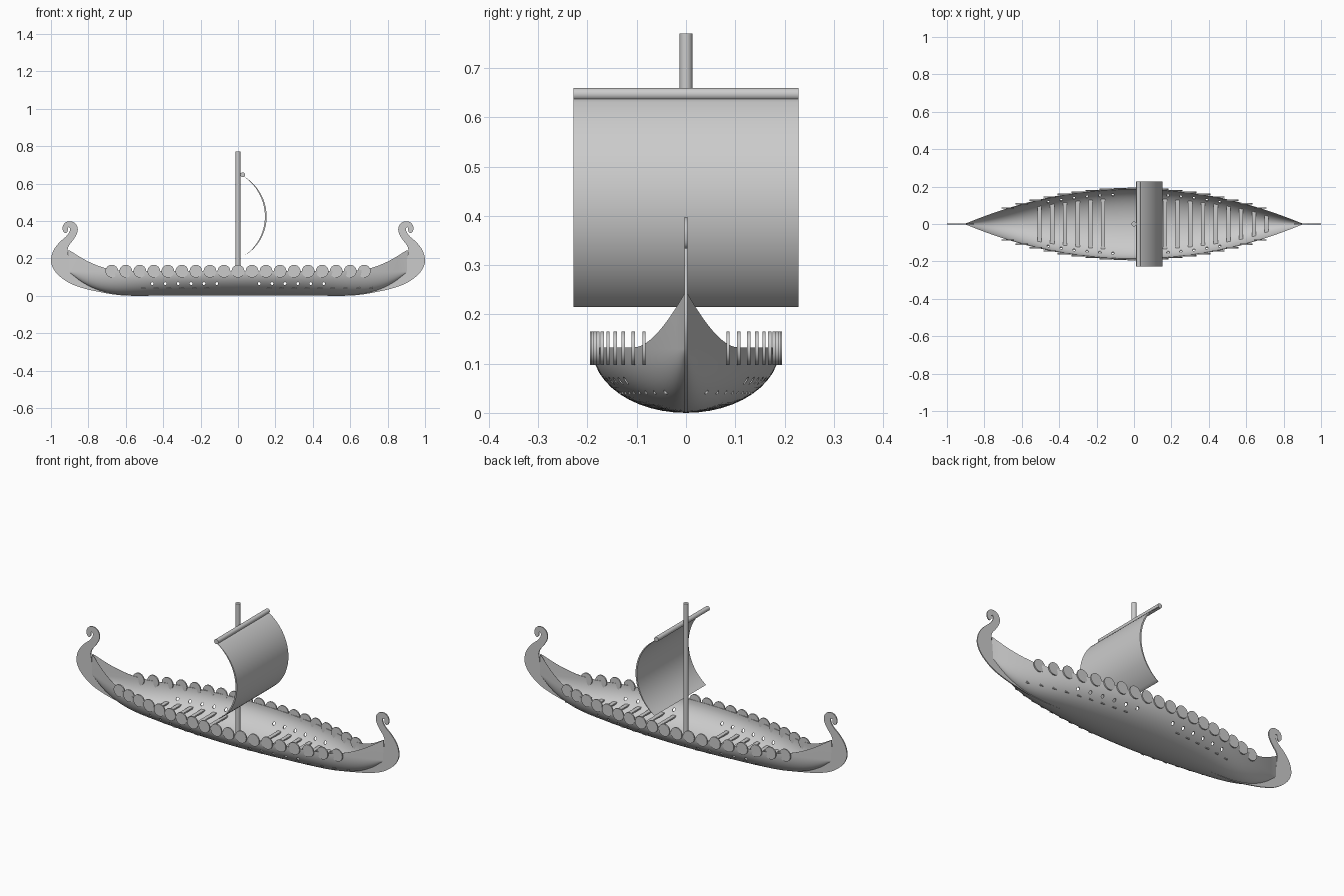
import bpy, bmesh, math
from mathutils import Vector, Matrix

if "Cube" in bpy.data.objects:
    bpy.data.objects.remove(bpy.data.objects["Cube"])

RIM = 0.13  # height of the level side rail


def half_width(x):
    return max(0.19 * (1 - (x / 0.905) ** 2), 0.002)


def bottom(x):
    return 0.125 * (max(abs(x) - 0.45, 0) / 0.45) ** 3.4


def rim(x):
    return RIM + 0.003 + 0.115 * (max(abs(x) - 0.6, 0) / 0.305) ** 2


def finish(name, bm, angle=35):
    bmesh.ops.recalc_face_normals(bm, faces=bm.faces)
    me = bpy.data.meshes.new(name)
    bm.to_mesh(me)
    bm.free()
    ob = bpy.data.objects.new(name, me)
    bpy.context.collection.objects.link(ob)
    if angle:
        smooth(ob, angle)
    return ob


def smooth(ob, angle):
    bpy.ops.object.select_all(action='DESELECT')
    bpy.context.view_layer.objects.active = ob
    ob.select_set(True)
    bpy.ops.object.shade_smooth_by_angle(angle=math.radians(angle))


def add_cyl(bm, loc, r, depth, axis='Y', seg=24):
    rot = Matrix.Rotation(math.pi / 2, 4, 'X') if axis == 'Y' else Matrix()
    bmesh.ops.create_cone(bm, cap_ends=True, segments=seg, radius1=r, radius2=r,
                          depth=depth, matrix=Matrix.Translation(loc) @ rot)


def extrude_profile(name, pts, y0, y1):
    """Closed x-z outline turned into a slab between y0 and y1."""
    bm = bmesh.new()
    face = bm.faces.new([bm.verts.new((x, y0, z)) for x, z in pts])
    ext = bmesh.ops.extrude_face_region(bm, geom=[face])
    bmesh.ops.translate(bm, vec=(0, y1 - y0, 0),
                        verts=[v for v in ext['geom'] if isinstance(v, bmesh.types.BMVert)])
    return finish(name, bm)


def spline(pts, n=5):
    """Catmull-Rom through the points."""
    p = [Vector(a) for a in [pts[0]] + pts + [pts[-1]]]
    out = []
    for a, b, c, d in zip(p, p[1:], p[2:], p[3:]):
        for i in range(n):
            t = i / n
            out.append(tuple(0.5 * (2 * b + (c - a) * t + (2 * a - 5 * b + 4 * c - d) * t ** 2
                                    + (3 * b - a - 3 * c + d) * t ** 3)))
    return out + [tuple(pts[-1])]


# Hull: closed thin-walled section swept along x
def section(x, inner):
    w, zb = half_width(x), bottom(x)
    if inner:
        w, zb = w * 0.975, zb + 0.004
    pts = [(w, rim(x))]
    for i in range(25):
        a = math.pi * i / 24
        pts.append((w * math.cos(a), RIM - (RIM - zb) * math.sin(a)))
    return pts + [(-w, rim(x))]


bm = bmesh.new()
loops = []
for i in range(73):
    x = -0.905 + 1.81 * i / 72
    xs = max(-0.9, min(0.9, x))
    loops.append([bm.verts.new((x, y, z)) for y, z in section(xs, False) + section(xs, True)[::-1]])
for a, b in zip(loops, loops[1:]):
    for j in range(len(a)):
        k = (j + 1) % len(a)
        bm.faces.new((a[j], a[k], b[k], b[j]))
bm.faces.new(loops[0])
bm.faces.new(loops[-1][::-1])
hull = finish("hull", bm, 0)

# Oar holes
bm = bmesh.new()
for side in (-1, 1):
    for i in range(6):
        add_cyl(bm, (side * (0.113 + 0.069 * i), 0, 0.065), 0.0075, 0.6, seg=16)
cutter = finish("oar_hole_cutter", bm, 0)
mod = hull.modifiers.new("oar_holes", 'BOOLEAN')
mod.object, mod.operation, mod.solver = cutter, 'DIFFERENCE', 'EXACT'
bpy.context.view_layer.objects.active = hull
bpy.ops.object.modifier_apply(modifier=mod.name)
bpy.data.objects.remove(cutter)
smooth(hull, 40)

# Stem posts with curled heads, one at each end
outer = spline([(0.46, 0), (0.58, 0), (0.66, 0.006), (0.74, 0.02), (0.82, 0.038), (0.9, 0.067),
                (0.96, 0.11), (0.99, 0.15), (1.0, 0.19), (0.988, 0.24), (0.955, 0.285),
                (0.918, 0.318), (0.9, 0.345), (0.9, 0.364), (0.909, 0.364), (0.911, 0.345),
                (0.922, 0.334), (0.935, 0.345), (0.937, 0.37), (0.924, 0.39), (0.9, 0.398),
                (0.874, 0.39), (0.858, 0.365), (0.86, 0.335), (0.88, 0.3), (0.903, 0.27),
                (0.912, 0.245)])
inner = [(0.905, 0.2), (0.9, 0.13)] + [(x, bottom(x) + 0.003)
                                     for x in (0.87, 0.83, 0.79, 0.74, 0.68, 0.6, 0.46)]
for side, name in ((-1, "stern_post"), (1, "bow_post")):
    extrude_profile(name, [(side * x, z) for x, z in outer + inner], -0.003, 0.003)

# Rowing benches
for i, x in enumerate([-0.165 - 0.068 * k for k in range(6)] + [0.165 + 0.068 * k for k in range(9)]):
    half = half_width(x) * math.sqrt(1 - (0.088 / (RIM - bottom(x))) ** 2)
    bm = bmesh.new()
    bmesh.ops.create_cube(bm, size=1, matrix=Matrix.Translation((x, 0, 0.042))
                          @ Matrix.Diagonal((0.022, 2 * half, 0.008, 1)))
    finish(f"bench_{i + 1}", bm, 0)

# Round shields along both rails
for side, name in ((-1, "front"), (1, "back")):
    for i in range(19):
        x = -0.675 + 0.075 * i
        bm = bmesh.new()
        add_cyl(bm, (x, side * (half_width(x) + 0.001), 0.131), 0.034, 0.007, seg=32)
        finish(f"shield_{name}_{i + 1}", bm)

# Mast and yard
bm = bmesh.new()
add_cyl(bm, (0, 0, 0.3865), 0.013, 0.767, axis='Z', seg=32)
finish("mast", bm)
bm = bmesh.new()
add_cyl(bm, (0.025, 0, 0.647), 0.013, 0.456, seg=32)
finish("yard", bm)


# Billowing sail: crescent between two arcs
def arc(bulge, n=28):
    a, b = Vector((0.028, 0.64)), Vector((0.036, 0.215))
    half = (a - b).length / 2
    r = (half ** 2 + bulge ** 2) / (2 * bulge)
    mid = (a + b) / 2
    cx, ang = mid.x + bulge - r, math.asin(half / r)
    pts = []
    for i in range(n + 1):
        t = ang - 2 * ang * i / n
        pts.append((cx + r * math.cos(t) + 0.008 * (i / n - 0.5), mid.y + r * math.sin(t)))
    return pts


extrude_profile("sail", arc(0.121) + [(x - 0.001, z) for x, z in arc(0.113)][::-1], -0.228, 0.228)
